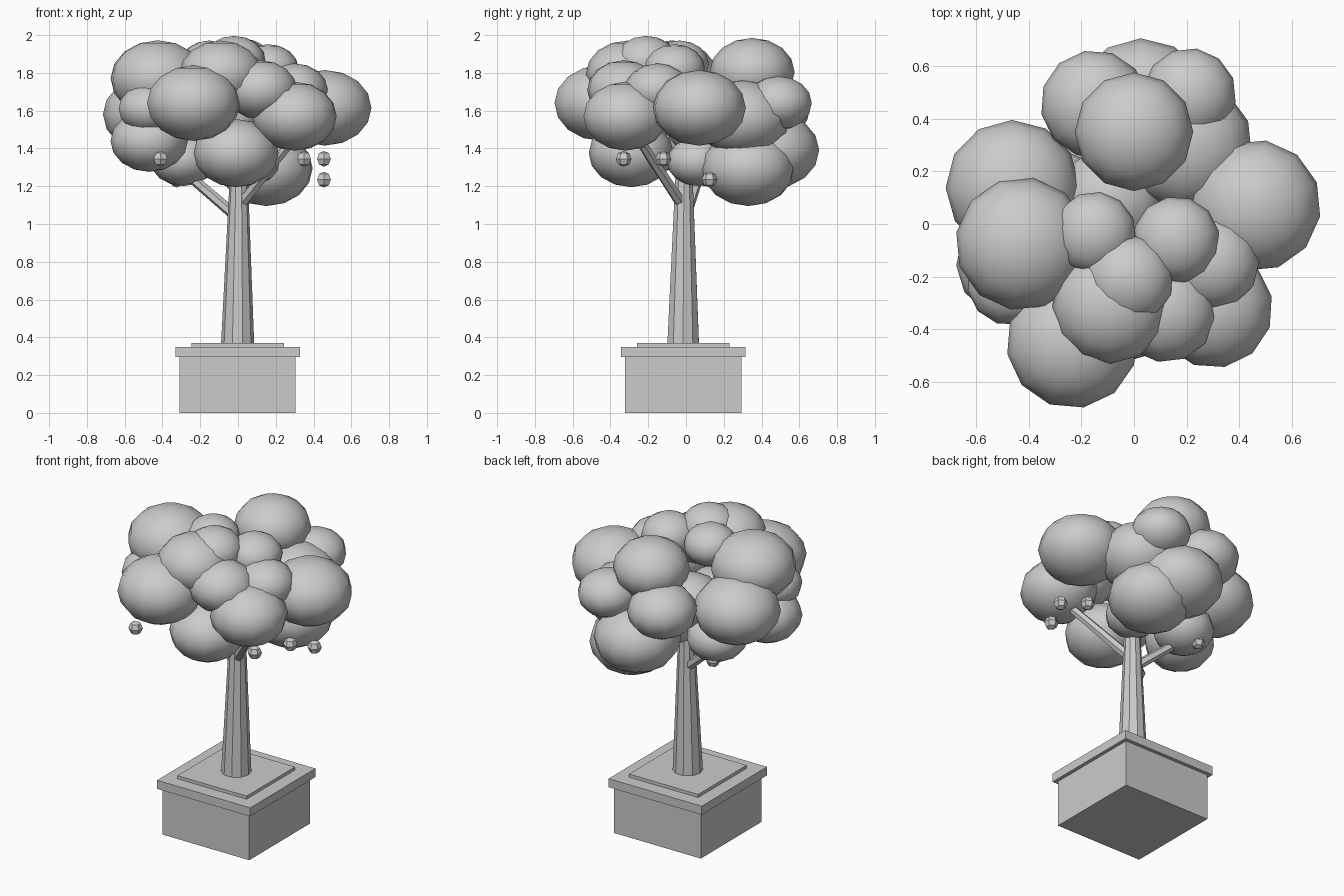
import bpy
from math import radians
from mathutils import Vector

cube = bpy.data.objects.get("Cube")
if cube:
    bpy.data.objects.remove(cube, do_unlink=True)

grey = bpy.data.materials.new("plain_grey")
grey.use_nodes = True
grey.diffuse_color = (0.6, 0.6, 0.6, 1)
grey.node_tree.nodes["Principled BSDF"].inputs["Base Color"].default_value = (0.6, 0.6, 0.6, 1)

AXIS = Vector((-0.002, -0.015, 0))


def finish(name):
    ob = bpy.context.object
    ob.name = name
    ob.data.materials.append(grey)
    return ob


def slab(name, width, bottom, top):
    """Square block centred on the planter axis."""
    bpy.ops.mesh.primitive_cube_add(size=1, location=AXIS + Vector((0, 0, (bottom + top) / 2)))
    ob = finish(name)
    ob.scale = (width, width, top - bottom)
    return ob


def limb(name, start, end, r1, r2, sides):
    """Tapered flat-sided limb between two points."""
    start, end = Vector(start), Vector(end)
    span = end - start
    bpy.ops.mesh.primitive_cone_add(vertices=sides, radius1=r1, radius2=r2,
                                    depth=span.length, location=(start + end) / 2)
    ob = finish(name)
    ob.rotation_euler = span.to_track_quat('Z', 'Y').to_euler()
    return ob


def ball(name, place, radius, flatten, segments, rings):
    bpy.ops.mesh.primitive_uv_sphere_add(segments=segments, ring_count=rings,
                                         radius=radius, location=place)
    ob = finish(name)
    ob.scale.z = flatten
    return ob


# Planter box, rim and soil
slab("planter_box", 0.615, 0, 0.30)
slab("planter_rim", 0.66, 0.295, 0.35)
slab("soil", 0.49, 0.34, 0.37)

# Trunk: flared foot, then a slow taper into the crown
limb("trunk", (-0.002, -0.015, 0.36), (0.005, -0.01, 1.36), 0.088, 0.043, 10)

# Branches
limb("left_branch", (0.01, -0.02, 1.1), (0.27, -0.23, 1.42), 0.03, 0.026, 6)
limb("right_branch", (-0.02, 0, 1.05), (-0.30, 0.08, 1.29), 0.03, 0.026, 6)

# Crown of overlapping flattened leaf clumps: x, y, z, radius
clumps = [
    (0.00, 0.35, 1.805, 0.225), (-0.235, -0.45, 1.64, 0.25),
    (-0.425, -0.075, 1.77, 0.253), (-0.09, -0.31, 1.795, 0.22),
    (-0.02, -0.21, 1.86, 0.17), (0.46, 0.07, 1.615, 0.25),
    (-0.46, 0.14, 1.58, 0.255), (-0.15, 0.455, 1.61, 0.205),
    (0.21, 0.49, 1.64, 0.178), (0.03, 0.45, 1.39, 0.255),
    (0.15, 0.33, 1.295, 0.25), (0.20, 0.30, 1.56, 0.25),
    (-0.01, -0.29, 1.375, 0.225), (0.30, -0.32, 1.57, 0.227),
    (0.12, -0.33, 1.71, 0.195), (0.30, -0.15, 1.71, 0.175),
    (0.16, -0.06, 1.82, 0.165), (-0.15, -0.035, 1.845, 0.158),
    (-0.47, -0.15, 1.44, 0.205), (-0.47, -0.22, 1.61, 0.165),
    (-0.29, 0.10, 1.345, 0.18), (0.06, 0.06, 1.33, 0.16),
    (-0.09, 0.09, 1.52, 0.20),
]
for i, (x, y, z, r) in enumerate(clumps):
    ob = ball(f"leaf_clump_{i + 1}", (x, y, z), r, 0.8, 12, 8)
    ob.rotation_euler.z = i * 0.7
    bpy.ops.object.shade_smooth_by_angle(angle=radians(60))

# Small faceted fruit below the crown
fruit = [(0.35, -0.33, 1.345), (0.455, -0.12, 1.345), (0.455, 0.125, 1.235),
         (-0.41, -0.45, 1.345), (-0.325, 0.19, 1.235)]
for i, place in enumerate(fruit):
    ball(f"fruit_{i + 1}", place, 0.042, 1, 6, 4)
